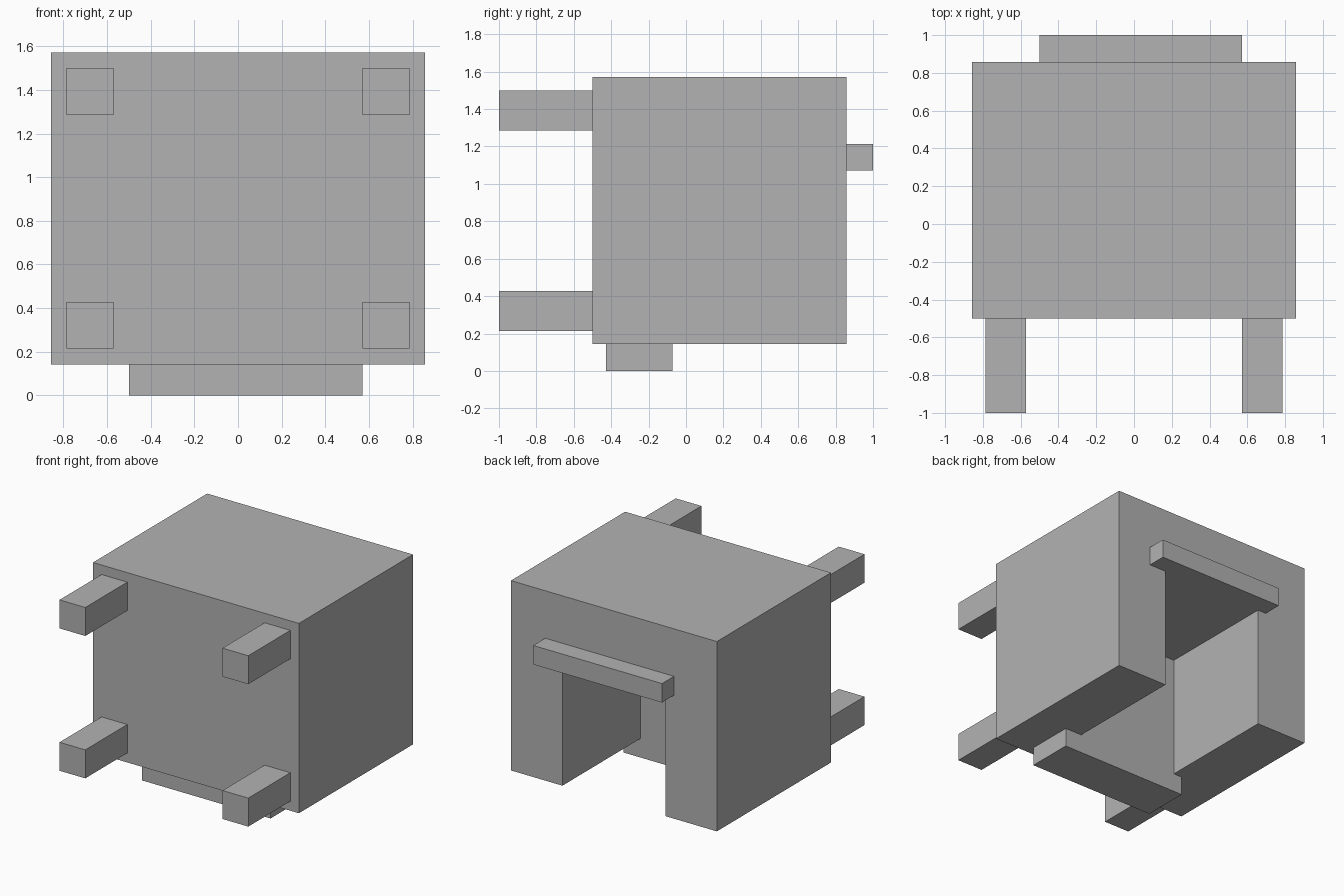
import bpy

if "Cube" in bpy.data.objects:
    bpy.data.objects.remove(bpy.data.objects["Cube"])

U = 1 / 14  # block grid unit

grey = bpy.data.materials.new("plain grey")
grey.diffuse_color = (0.448, 0.448, 0.448, 1)
grey.use_nodes = True
grey.node_tree.nodes["Principled BSDF"].inputs["Base Color"].default_value = grey.diffuse_color


def box(name, x, y, z):
    """Box spanning the given (low, high) ranges in grid units."""
    bpy.ops.mesh.primitive_cube_add(size=1)
    ob = bpy.context.object
    ob.name = name
    spans = (x, y, z)
    for v in ob.data.vertices:
        v.co = [U * (hi if c > 0 else lo) for c, (lo, hi) in zip(v.co, spans)]
    ob.data.materials.append(grey)
    return ob


# Main block with a deep opening at the back, open underneath
body = box("body", (-12, 12), (-7, 12), (2, 22))
cutter = box("opening_cutter", (-6, 6), (-1, 14), (0, 15))
cut = body.modifiers.new("opening", 'BOOLEAN')
cut.operation = 'DIFFERENCE'
cut.solver = 'EXACT'
cut.object = cutter
bpy.context.view_layer.objects.active = body
bpy.ops.object.modifier_apply(modifier=cut.name)
bpy.data.objects.remove(cutter)

# Four square legs sticking out of the front
for side, x in (("left", (-11, -8)), ("right", (8, 11))):
    for level, z in (("lower", (3, 6)), ("upper", (18, 21))):
        box(f"{level}_{side}_leg", x, (-14, -7), z)

# Bar across the top of the opening, and the foot below the front wall
box("back_bar", (-7, 8), (12, 14), (15, 17))
box("bottom_foot", (-7, 8), (-6, -1), (0, 2))
